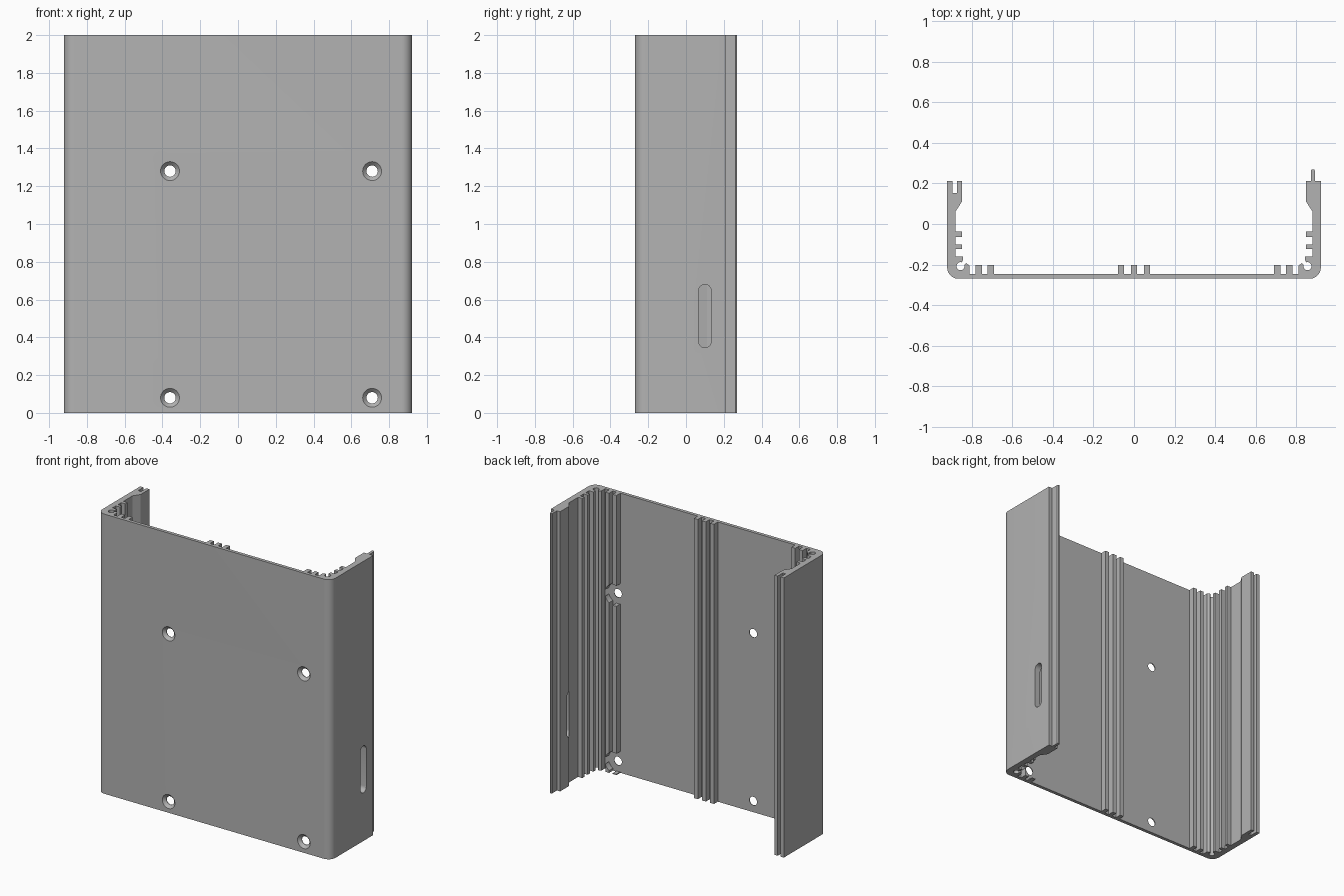
import bpy
import bmesh
from math import cos, sin, pi, radians

default = bpy.data.objects.get("Cube")
if default:
    bpy.data.objects.remove(default, do_unlink=True)

W, FRONT, HEIGHT = 0.922, -0.27, 2.0
FLOOR, RIB_TOP = -0.246, -0.203
WALL_IN, RIB_IN, WALL_TOP = 0.88, 0.848, 0.211

grey = bpy.data.materials.new("aluminium_grey")
grey.use_nodes = True
colour = (0.45, 0.45, 0.45, 1)
grey.diffuse_color = colour
grey.node_tree.nodes["Principled BSDF"].inputs["Base Color"].default_value = colour


def arc(cx, cy, r, start, end, n):
    """Points on an arc, angles in degrees."""
    return [(cx + r * cos(radians(start + (end - start) * i / n)),
             cy + r * sin(radians(start + (end - start) * i / n))) for i in range(n + 1)]


def make_object(name, bm):
    bmesh.ops.recalc_face_normals(bm, faces=bm.faces)
    mesh = bpy.data.meshes.new(name)
    bm.to_mesh(mesh)
    bm.free()
    mesh.materials.append(grey)
    obj = bpy.data.objects.new(name, mesh)
    bpy.context.collection.objects.link(obj)
    return obj


def extrude(name, points, direction):
    """Closed 3D outline swept along a direction."""
    bm = bmesh.new()
    face = bm.faces.new([bm.verts.new(p) for p in points])
    result = bmesh.ops.extrude_face_region(bm, geom=[face], use_keep_orig=True)
    moved = [v for v in result["geom"] if isinstance(v, bmesh.types.BMVert)]
    bmesh.ops.translate(bm, verts=moved, vec=direction)
    return make_object(name, bm)


def hole_cutter(x, z, rings, n=32):
    """Stepped round cutter along y from (radius, y) rings."""
    bm = bmesh.new()
    loops = [[bm.verts.new((x + r * cos(2 * pi * i / n), y, z + r * sin(2 * pi * i / n)))
              for i in range(n)] for r, y in rings]
    for a, b in zip(loops, loops[1:]):
        for i in range(n):
            j = (i + 1) % n
            bm.faces.new((a[i], a[j], b[j], b[i]))
    bm.faces.new(loops[0])
    bm.faces.new(loops[-1])
    return make_object("hole_cutter", bm)


def half_inside():
    """Inner outline of the left (-x) half, from the wall down to the middle."""
    pts = [(-RIB_IN, 0.112), (-WALL_IN, 0.063)]
    # guide ribs on the wall
    for top, low in ((-0.038, -0.063), (-0.1, -0.124)):
        pts += [(-WALL_IN, top), (-RIB_IN, top), (-RIB_IN, low), (-WALL_IN, low)]
    # open screw channel in the corner
    pts += [(-WALL_IN, -0.161), (-0.845, -0.161), (-0.845, -0.181)]
    pts += arc(-0.856, -0.208, 0.02, 70, 380, 18)
    pts += [(-0.828, -0.193), (-0.812, -0.205), (-0.812, FLOOR)]
    # ribs on the floor
    for a, b in ((-0.781, -0.751), (-0.722, -0.692), (-0.079, -0.049)):
        pts += [(a, FLOOR), (a, RIB_TOP), (b, RIB_TOP), (b, FLOOR)]
    return pts + [(-0.015, FLOOR), (-0.015, RIB_TOP)]


# Channel profile: grooved left edge, inside, tongued right edge, rounded front
left = half_inside()
right = [(-x, y) for x, y in reversed(left)]
groove = [(-W, WALL_TOP), (-0.896, WALL_TOP), (-0.896, 0.152),
          (-0.873, 0.152), (-0.873, WALL_TOP), (-RIB_IN, WALL_TOP)]
tongue = [(RIB_IN, WALL_TOP), (0.873, WALL_TOP), (0.873, 0.263), (0.878, 0.27),
          (0.888, 0.27), (0.893, 0.263), (0.893, WALL_TOP), (W, WALL_TOP)]
R = 0.055
corners = arc(W - R, FRONT + R, R, 0, -90, 10) + arc(R - W, FRONT + R, R, -90, -180, 10)
profile = groove + left + right + tongue + corners
body = extrude("extruded_housing", [(x, y, 0) for x, y in profile], (0, 0, HEIGHT))

# Countersunk holes; the right-hand pair also clears the floor ribs
cutters = []
for z in (0.08, 1.28):
    sink = [(0.052, FRONT - 0.002), (0.03, FRONT + 0.02)]
    cutters.append(hole_cutter(-0.36, z, sink + [(0.03, -0.15)]))
    relief = [(0.03, FLOOR + 0.0005), (0.075, FLOOR + 0.0005), (0.075, -0.15)]
    cutters.append(hole_cutter(0.71, z, sink + relief))

# Rounded slot through the +x wall
slot = arc(0.1, 0.647, 0.033, 0, 180, 12) + arc(0.1, 0.378, 0.033, 180, 360, 12)
cutters.append(extrude("slot_cutter", [(0.8, y, z) for y, z in slot], (0.2, 0, 0)))

bpy.ops.object.select_all(action="DESELECT")
bpy.context.view_layer.objects.active = body
body.select_set(True)
for cutter in cutters:
    cutter.hide_render = True
    mod = body.modifiers.new("cut", "BOOLEAN")
    mod.operation = "DIFFERENCE"
    mod.solver = "EXACT"
    mod.object = cutter
    bpy.ops.object.modifier_apply(modifier=mod.name)
    bpy.data.objects.remove(cutter, do_unlink=True)

bpy.ops.object.shade_smooth_by_angle(angle=radians(25))
